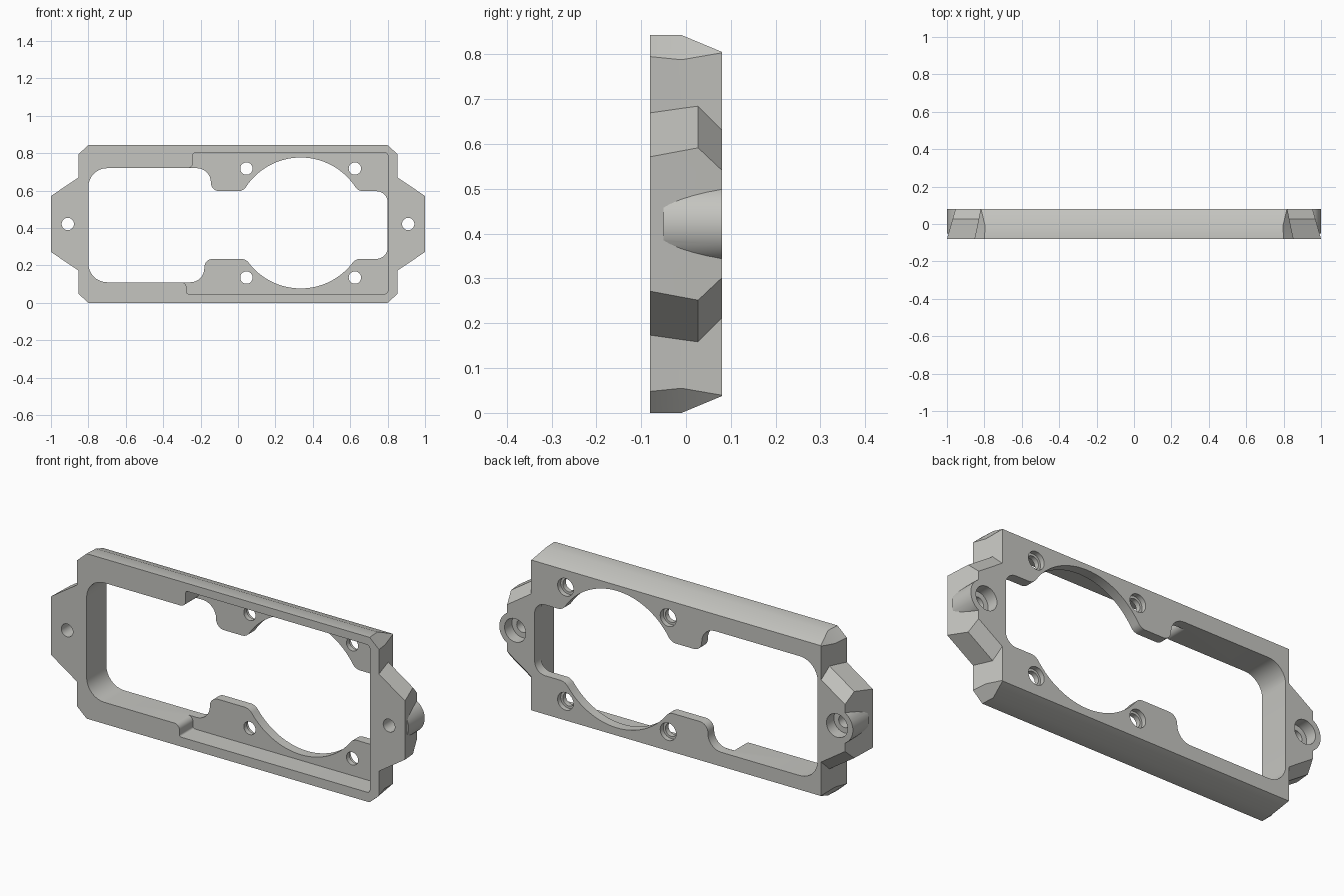
import bpy, bmesh, math
from mathutils import Vector

if "Cube" in bpy.data.objects:
    bpy.data.objects.remove(bpy.data.objects["Cube"])

MID = 0.4215      # mid height of the frame
F, B = -0.08, 0.08  # front and back planes

grey = bpy.data.materials.new("warm_grey")
grey.diffuse_color = (0.56, 0.56, 0.53, 1)
grey.use_nodes = True
grey.node_tree.nodes["Principled BSDF"].inputs["Base Color"].default_value = grey.diffuse_color


def loft(name, sections):
    """Solid through matching (y, [(x, z), ...]) outlines."""
    bm = bmesh.new()
    rings = [[bm.verts.new((x, y, z)) for x, z in pts] for y, pts in sections]
    n = len(rings[0])
    for a, b in zip(rings, rings[1:]):
        for i in range(n):
            j = (i + 1) % n
            bm.faces.new((a[i], a[j], b[j], b[i]))
    bm.faces.new(rings[0])
    bm.faces.new(rings[-1])
    bmesh.ops.recalc_face_normals(bm, faces=bm.faces)
    me = bpy.data.meshes.new(name)
    bm.to_mesh(me)
    bm.free()
    ob = bpy.data.objects.new(name, me)
    bpy.context.collection.objects.link(ob)
    me.materials.append(grey)
    return ob


def rounded(corners):
    """Outline with a fillet radius at each (x, z, r) corner."""
    out = []
    for i, (x, z, r) in enumerate(corners):
        p = Vector((x, z))
        if r == 0:
            new = [p]
        else:
            a = (Vector(corners[i - 1][:2]) - p).normalized()
            b = (Vector(corners[(i + 1) % len(corners)][:2]) - p).normalized()
            half = a.angle(b) / 2
            c = p + (a + b).normalized() * r / math.sin(half)
            s = p + a * r / math.tan(half) - c
            e = p + b * r / math.tan(half) - c
            turn = s.angle_signed(e)
            a0 = math.atan2(s.y, s.x)
            new = [c + r * Vector((math.cos(a0 - turn * k / 8), math.sin(a0 - turn * k / 8)))
                   for k in range(9)]
        for q in new:
            if not out or (q - out[-1]).length > 1e-4:
                out.append(q)
    return [(q.x, q.y) for q in out]


def circle(x, z, r, n=32):
    return [(x + r * math.cos(2 * math.pi * i / n), z + r * math.sin(2 * math.pi * i / n))
            for i in range(n)]


def combine(ob, other, op):
    m = ob.modifiers.new(op.lower(), 'BOOLEAN')
    m.operation, m.solver, m.object = op, 'EXACT', other
    bpy.context.view_layer.objects.active = ob
    bpy.ops.object.modifier_apply(modifier=m.name)
    bpy.data.objects.remove(other)


def cut(ob, pts, y0, y1):
    combine(ob, loft("cutter", [(y0, pts), (y1, pts)]), 'DIFFERENCE')


def octagon(w, h, cx, cz):
    q = [(w, h - cz), (w - cx, h)]
    q += [(-x, z) for x, z in reversed(q)]
    q += [(x, -z) for x, z in reversed(q)]
    return [(x, MID + z) for x, z in q]


# Main body with drafted ends and sloped top and bottom at the back
frame = loft("mounting_frame", [
    (F, octagon(0.853, MID, 0.053, 0.048)),
    (-0.01, octagon(0.838, MID, 0.042, 0.055)),
    (B, octagon(0.82, 0.384, 0.002, 0.002))])


# Tapered ears with round screw bosses
def ear(side, tip, half, root=0.81):
    wide = half + (tip - root) * 0.667
    return [(side * root, MID - wide), (side * tip, MID - half),
            (side * tip, MID + half), (side * root, MID + wide)]


for s in (-1, 1):
    combine(frame, loft("ear", [(F, ear(s, 1.0, 0.15)), (0.027, ear(s, 0.97, 0.17)),
                                (B, ear(s, 0.955, 0.12))]), 'UNION')
    boss = circle(s * 0.91, MID, 0.0895, 48)
    combine(frame, loft("boss", [(-0.05, boss), (B, boss)]), 'UNION')

# Through opening: square window joined to a round one
CX, CZ, R, f = 0.335, 0.427, 0.35, 0.05


def round_edge(step, up):
    """Arc of the round window with filleted shoulders, left to right."""
    a = math.asin((step + f) / (R + f))
    shoulder = (R + f) * math.cos(a) - f * math.tan((math.pi / 2 - a) / 2)
    pts = [(CX - shoulder, CZ + up * step, f)]
    for i in range(33):
        t = math.pi - a - (math.pi - 2 * a) * i / 32
        pts.append((CX + R * math.cos(t), CZ + up * R * math.sin(t), 0))
    return pts + [(CX + shoulder, CZ + up * step, f)]


opening = [(-0.8, 0.11, 0.1), (-0.18, 0.11, 0.075), (-0.18, 0.235, 0.045)]
opening += round_edge(CZ - 0.235, -1)
opening += [(0.8, 0.235, 0.06), (0.8, 0.597, 0.06)]
opening += round_edge(0.597 - CZ, 1)[::-1]
opening += [(-0.145, 0.597, 0.045), (-0.145, 0.72, 0.075), (-0.8, 0.72, 0.1)]
cut(frame, rounded(opening), -0.2, 0.2)

# Front recess that leaves a thin plate at the back
cut(frame, rounded([(0.801, 0.048, 0.015), (0.801, 0.802, 0.015), (-0.24, 0.802, 0.01),
                    (-0.24, 0.721, 0.03), (-0.38, 0.715, 0), (-0.38, 0.115, 0),
                    (-0.275, 0.109, 0.03), (-0.275, 0.048, 0.01)]), -0.2, 0.03)

# Screw holes with counterbores from the back
holes = [(x, z, 0.045, 0.055) for x in (0.045, 0.625) for z in (0.135, 0.718)]
holes += [(s * 0.91, MID, 0.06, 0.02) for s in (-1, 1)]
for x, z, r, floor in holes:
    cut(frame, circle(x, z, 0.033), -0.2, 0.2)
    cut(frame, circle(x, z, r), floor, 0.2)

bpy.ops.object.select_all(action='DESELECT')
frame.select_set(True)
bpy.context.view_layer.objects.active = frame
bpy.ops.object.shade_smooth_by_angle(angle=math.radians(25))
